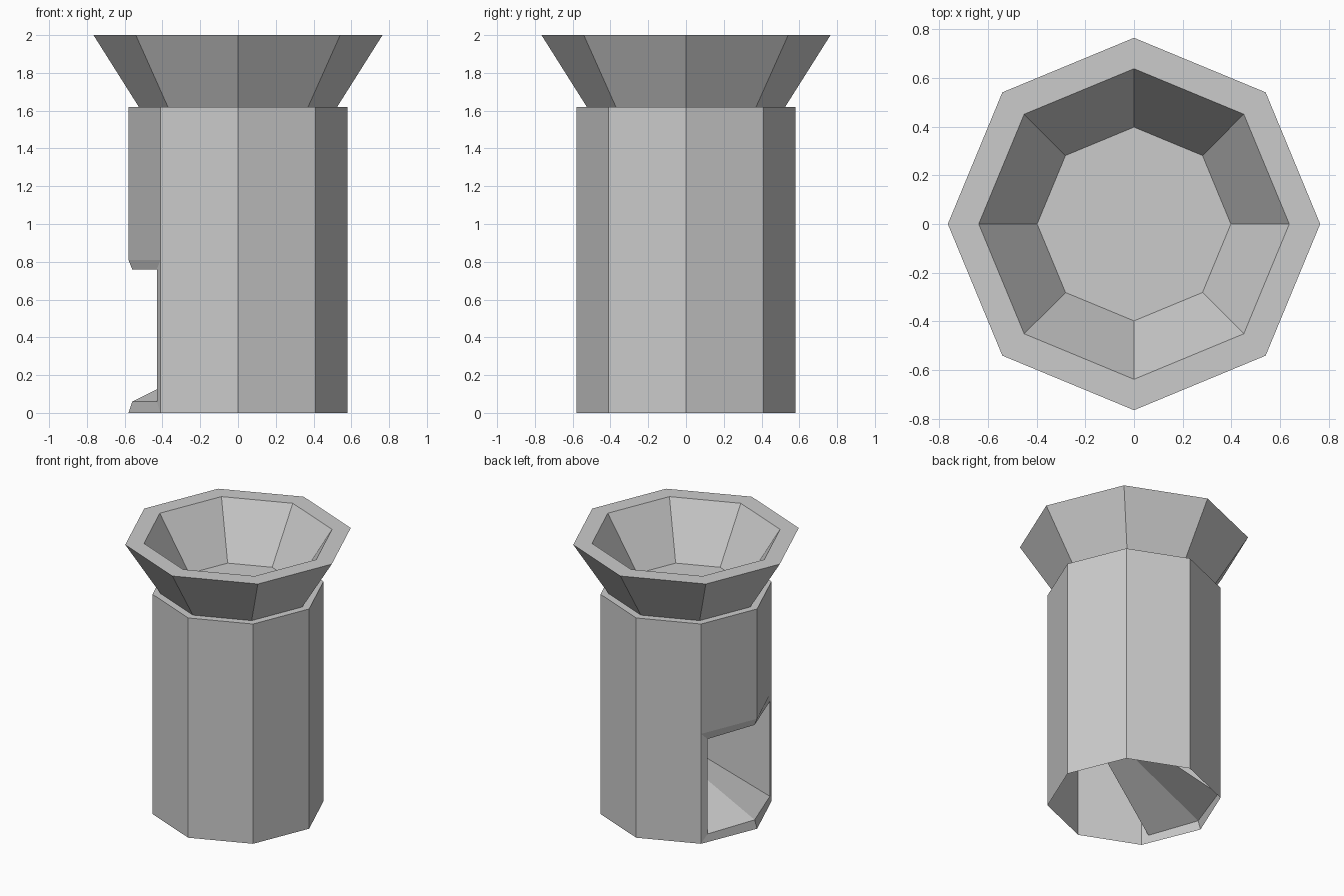
import bpy, bmesh
from math import cos, sin, pi

if "Cube" in bpy.data.objects:
    bpy.data.objects.remove(bpy.data.objects["Cube"])

N = 8
TOP = 1.62


def ring(bm, r, z):
    return [bm.verts.new((r * cos(2 * pi * i / N), r * sin(2 * pi * i / N), z)) for i in range(N)]


def bridge(bm, a, b, skip=()):
    n = len(a)
    for i in range(n):
        if i not in skip:
            j = (i + 1) % n
            bm.faces.new((a[i], a[j], b[j], b[i]))


def finish(bm, name):
    bmesh.ops.recalc_face_normals(bm, faces=bm.faces[:])
    mesh = bpy.data.meshes.new(name)
    bm.to_mesh(mesh)
    bm.free()
    obj = bpy.data.objects.new(name, mesh)
    bpy.context.collection.objects.link(obj)
    return obj


# Octagonal body: open underneath, with a two-panel opening on the -x side
bm = bmesh.new()
R = 0.58
low, mid, high = ring(bm, R, 0), ring(bm, R, 0.81), ring(bm, R, TOP)
bridge(bm, low, mid, skip=(3, 4))
bridge(bm, mid, high)
bm.faces.new(high)

# Inset frame around the opening
plan = [(-0.43, 0.363), (-0.56, 0), (-0.43, -0.363)]
sill = [bm.verts.new((x, y, 0.06)) for x, y in plan]
head = [bm.verts.new((x, y, 0.76)) for x, y in plan]
outer_loop = low[3:6] + mid[5:2:-1]
inner_loop = sill + head[::-1]
bridge(bm, outer_loop, inner_loop)

# Chute narrowing and rising to the far wall
back_low = bm.verts.new((0.57, 0, 0.62))
back_high = bm.verts.new((0.57, 0, 0.76))
for i in (0, 1):
    bm.faces.new((sill[i], sill[i + 1], back_low))
    bm.faces.new((head[i + 1], head[i], back_high))
for i in (0, 2):
    bm.faces.new((sill[i], head[i], back_high, back_low))
finish(bm, "body")

# Flared funnel with a flat rim
bm = bmesh.new()
rings = [ring(bm, r, z) for r, z in ((0.525, TOP), (0.765, 2.0), (0.638, 2.0), (0.398, TOP))]
for a, b in zip(rings, rings[1:]):
    bridge(bm, a, b)
bmesh.ops.recalc_face_normals(bm, faces=bm.faces[:])
finish(bm, "funnel")
